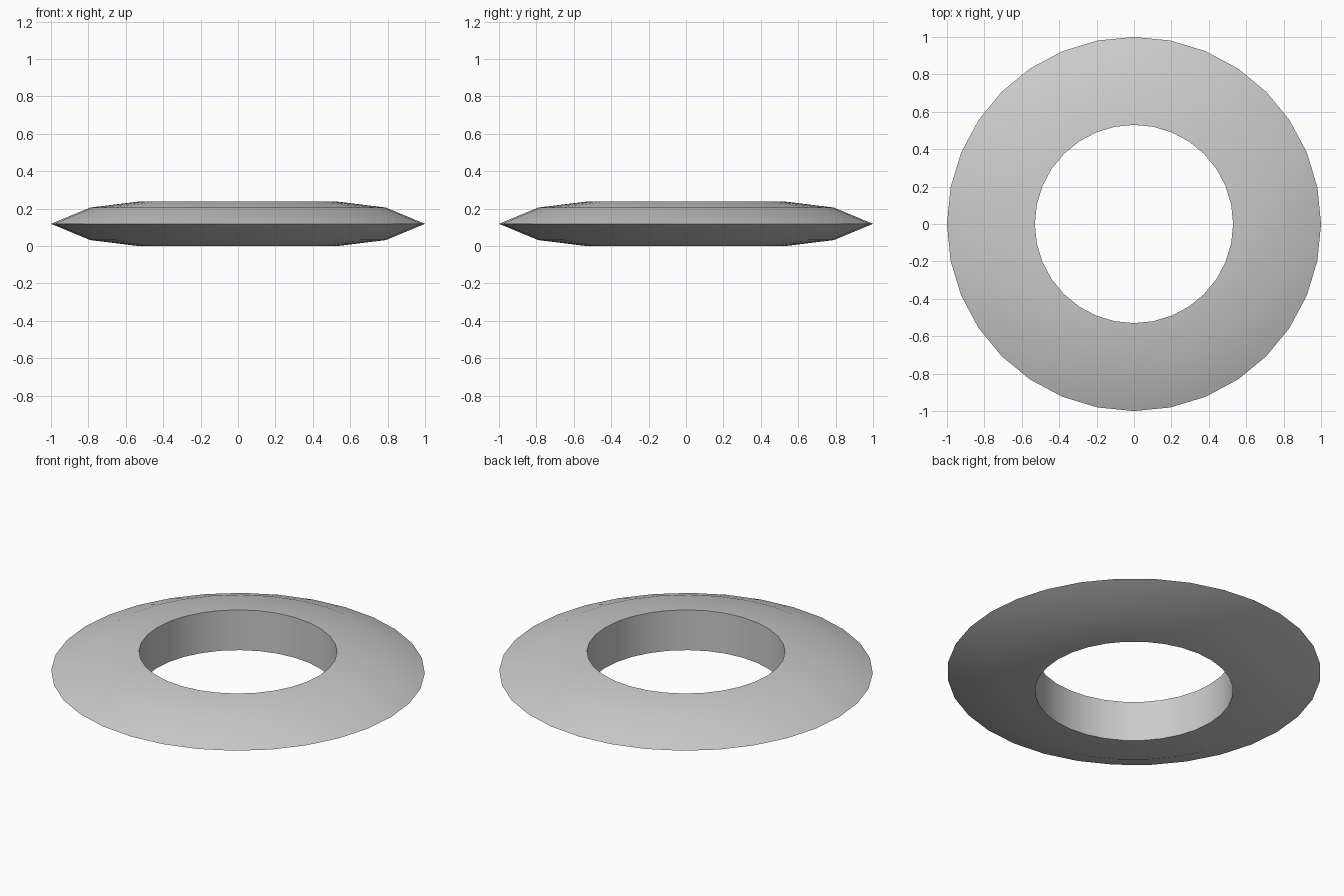
import bpy, bmesh, math

if "Cube" in bpy.data.objects:
    bpy.data.objects.remove(bpy.data.objects["Cube"])

SIDES = 32
# Ring cross-section (radius, height), counter-clockwise
PROFILE = [(0.53, 0.0), (0.79, 0.032), (1.0, 0.119), (0.79, 0.206), (0.53, 0.238)]

# Revolve the cross-section into a closed ring
bm = bmesh.new()
rings = []
for i in range(SIDES):
    a = 2 * math.pi * i / SIDES
    rings.append([bm.verts.new((r * math.cos(a), r * math.sin(a), z)) for r, z in PROFILE])
n = len(PROFILE)
for i in range(SIDES):
    cur, nxt = rings[i], rings[(i + 1) % SIDES]
    for j in range(n):
        k = (j + 1) % n
        bm.faces.new((cur[j], nxt[j], nxt[k], cur[k]))
bmesh.ops.recalc_face_normals(bm, faces=bm.faces)
mesh = bpy.data.meshes.new("ring")
bm.to_mesh(mesh)
bm.free()
ring = bpy.data.objects.new("ring", mesh)
bpy.context.collection.objects.link(ring)

# Smooth surface, with the inner rims kept sharp
bpy.context.view_layer.objects.active = ring
ring.select_set(True)
bpy.ops.object.shade_smooth_by_angle(angle=math.radians(60))
